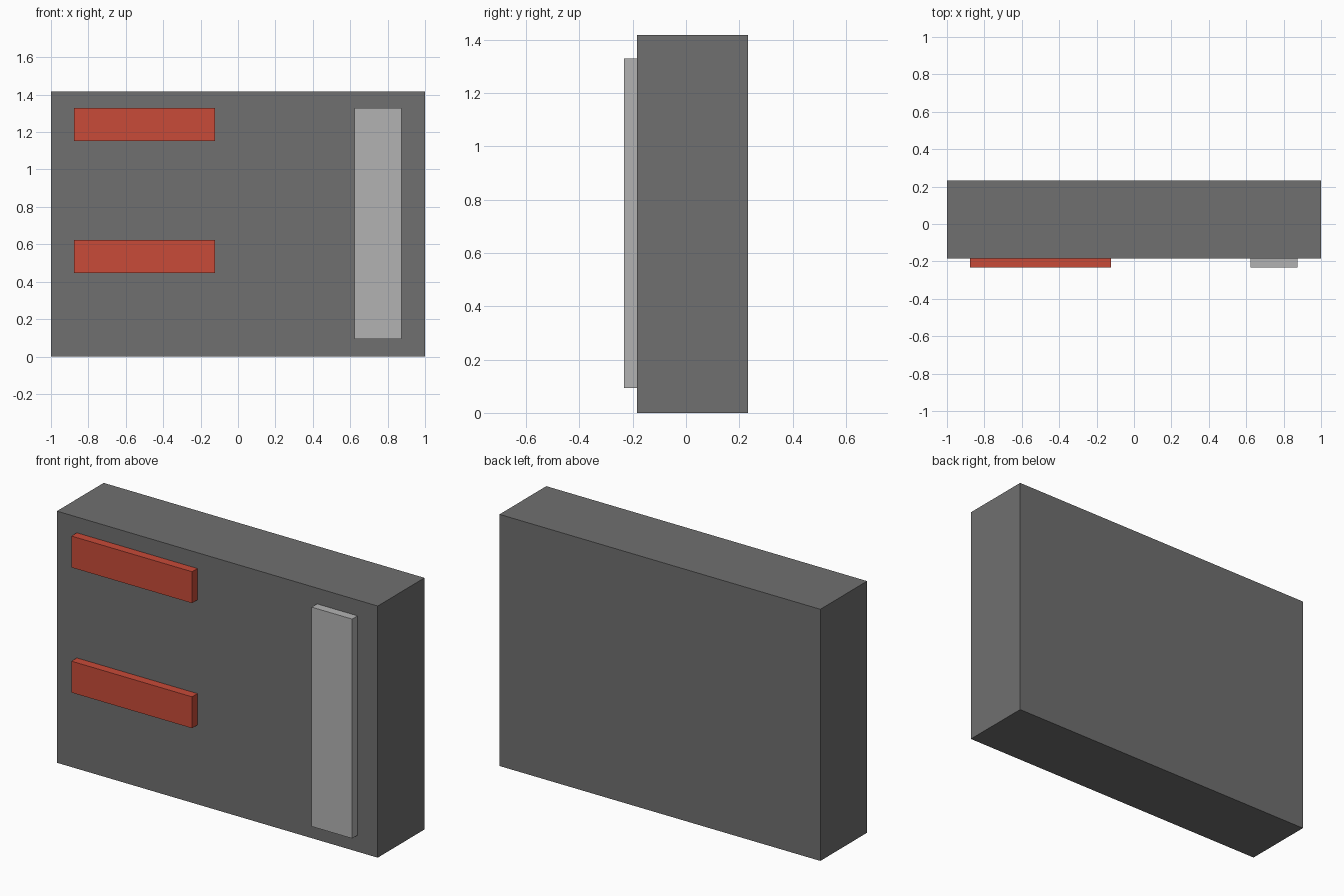
import bpy

if "Cube" in bpy.data.objects:
    bpy.data.objects.remove(bpy.data.objects["Cube"])


def box(name, x, y, z, mat=None):
    """Axis-aligned box from (min, max) ranges."""
    ranges = (x, y, z)
    bpy.ops.mesh.primitive_cube_add(size=1, location=[(a + b) / 2 for a, b in ranges])
    ob = bpy.context.object
    ob.name = name
    ob.scale = [b - a for a, b in ranges]
    bpy.ops.object.transform_apply(location=False, rotation=False, scale=True)
    if mat:
        ob.data.materials.append(mat)
    return ob


red = bpy.data.materials.new("red")
red.diffuse_color = (0.58, 0.07, 0.04, 1)
red.use_nodes = True
red.node_tree.nodes["Principled BSDF"].inputs["Base Color"].default_value = red.diffuse_color
dark = bpy.data.materials.new("dark_grey")
dark.diffuse_color = (0.16, 0.16, 0.16, 1)
dark.use_nodes = True
dark.node_tree.nodes["Principled BSDF"].inputs["Base Color"].default_value = dark.diffuse_color
light = bpy.data.materials.new("light_grey")
light.diffuse_color = (0.45, 0.45, 0.45, 1)
light.use_nodes = True
light.node_tree.nodes["Principled BSDF"].inputs["Base Color"].default_value = light.diffuse_color

FRONT, FACE, BACK = -0.232, -0.184, 0.232

# Main slab
box("body", (-1, 1), (FACE, BACK), (0, 1.418), dark)

# Two red bars on the front
for name, z in (("lower_bar", 0.447), ("upper_bar", 1.152)):
    box(name, (-0.876, -0.124), (FRONT, FACE), (z, z + 0.177), red)

# Tall pale strip on the front
box("side_strip", (0.622, 0.874), (FRONT, FACE), (0.093, 1.329), light)
